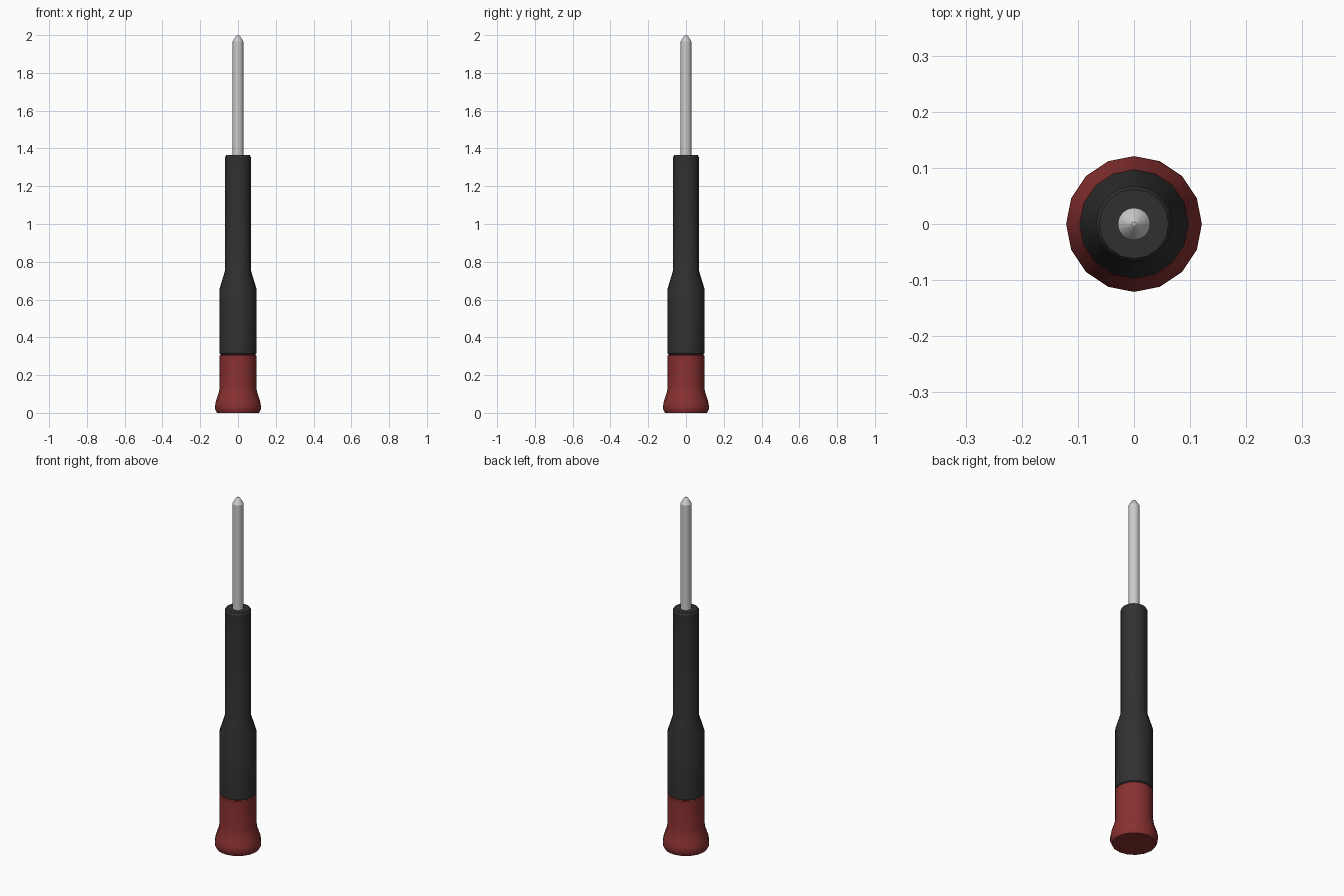
import bpy, bmesh, math

if "Cube" in bpy.data.objects:
    bpy.data.objects.remove(bpy.data.objects["Cube"])

SIDES = 16


def lathe(name, profile, color=None):
    """Revolve (radius, z) points around the z axis and cap both ends."""
    bm = bmesh.new()
    rings = [[bm.verts.new((r * math.cos(2 * math.pi * i / SIDES),
                            r * math.sin(2 * math.pi * i / SIDES), z))
              for i in range(SIDES)] for r, z in profile]
    for low, high in zip(rings, rings[1:]):
        for i in range(SIDES):
            j = (i + 1) % SIDES
            bm.faces.new((low[i], low[j], high[j], high[i]))
    bm.faces.new(rings[0][::-1])
    bm.faces.new(rings[-1])
    mesh = bpy.data.meshes.new(name)
    bm.to_mesh(mesh)
    bm.free()
    obj = bpy.data.objects.new(name, mesh)
    bpy.context.collection.objects.link(obj)
    if color:
        mat = bpy.data.materials.new(name + "_color")
        mat.diffuse_color = color
        mat.use_nodes = True
        mat.node_tree.nodes["Principled BSDF"].inputs["Base Color"].default_value = mat.diffuse_color
        mesh.materials.append(mat)
    bpy.ops.object.select_all(action='DESELECT')
    obj.select_set(True)
    bpy.context.view_layer.objects.active = obj
    bpy.ops.object.shade_smooth_by_angle(angle=math.radians(30))
    return obj


RED = (0.25, 0.03, 0.03, 1)
BLACK = (0.03, 0.03, 0.03, 1)

# Flared end cap
lathe("end_cap", [(0.112, 0), (0.121, 0.02), (0.121, 0.04), (0.117, 0.062),
                  (0.101, 0.11), (0.097, 0.135), (0.097, 0.304), (0.092, 0.309)], RED)

# Two-diameter grip with a tapered shoulder and chamfered ends
lathe("handle", [(0.092, 0.309), (0.097, 0.314), (0.097, 0.66), (0.068, 0.755),
                 (0.068, 1.355), (0.062, 1.365)], BLACK)

# Metal shaft with pointed tip
lathe("shaft", [(0.029, 1.33), (0.029, 1.965), (0.011, 1.994), (0.004, 2.0)])
